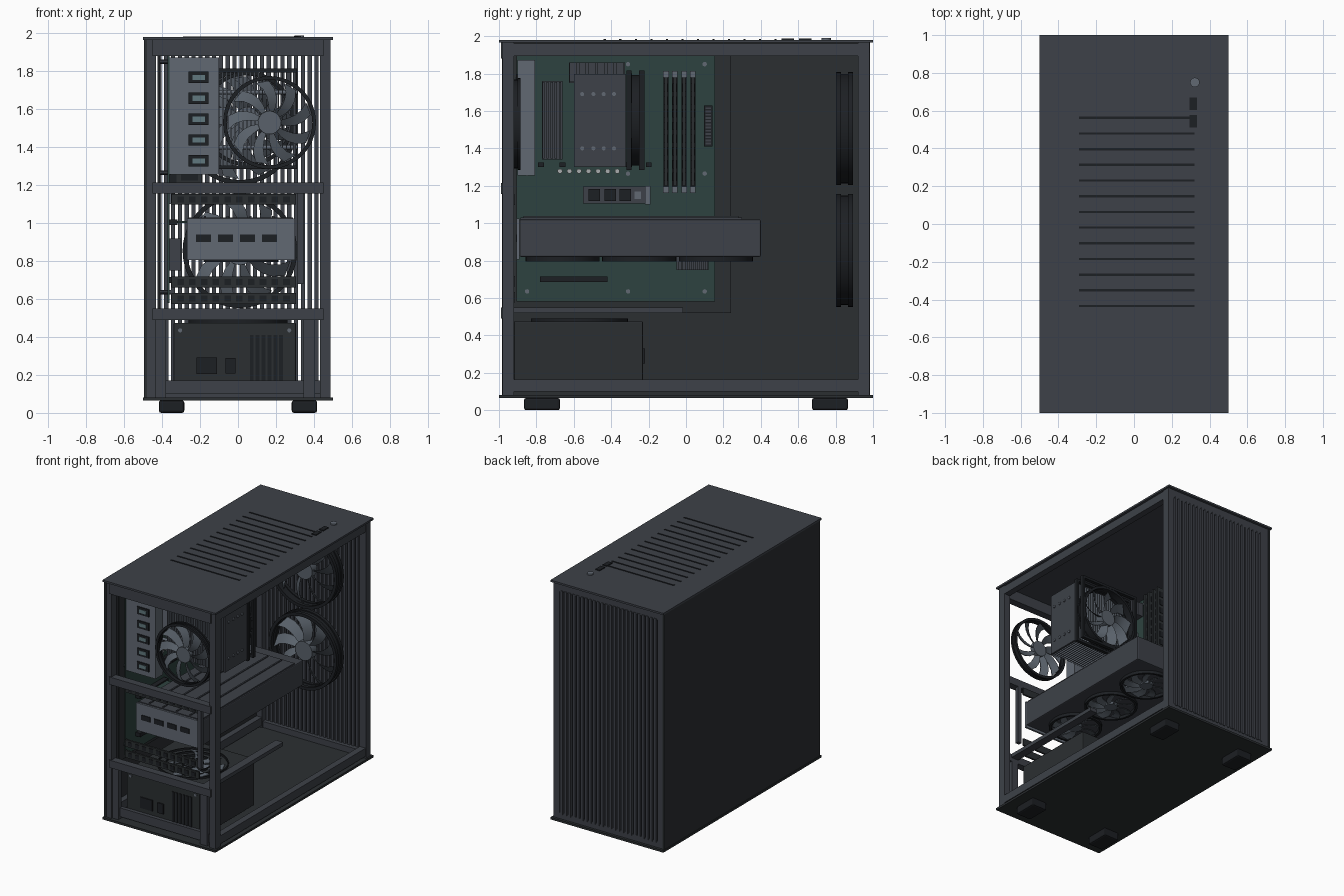
import bpy, bmesh, math
from mathutils import Matrix, Vector

if "Cube" in bpy.data.objects:
    bpy.data.objects.remove(bpy.data.objects["Cube"])


def mat(name, r, g, b):
    m = bpy.data.materials.new(name)
    m.diffuse_color = (r, g, b, 1)
    m.use_nodes = True
    m.node_tree.nodes["Principled BSDF"].inputs["Base Color"].default_value = m.diffuse_color
    return m


STEEL = mat("steel", .047, .053, .065)
DARK = mat("dark", .024, .028, .031)
BLACK = mat("black", .012, .014, .017)
LIGHT = mat("light_metal", .12, .14, .17)
BLADE = mat("blade", .10, .12, .145)
BOARD = mat("board", .027, .055, .05)
SILVER = mat("silver", .40, .42, .43)
TEAL = mat("port_inside", .12, .19, .21)


def finish(name, bm, material, bevel=0, smooth=False):
    bmesh.ops.recalc_face_normals(bm, faces=bm.faces)
    me = bpy.data.meshes.new(name)
    bm.to_mesh(me)
    bm.free()
    ob = bpy.data.objects.new(name, me)
    bpy.context.collection.objects.link(ob)
    me.materials.append(material)
    if bevel:
        mod = ob.modifiers.new("bevel", 'BEVEL')
        mod.width, mod.segments = bevel, 2
    if smooth:
        bpy.context.view_layer.objects.active = ob
        ob.select_set(True)
        bpy.ops.object.shade_smooth_by_angle(angle=math.radians(35))
        ob.select_set(False)
    return ob


def boxes(name, items, material, bevel=0):
    """items: (x0, x1, y0, y1, z0, z1)"""
    bm = bmesh.new()
    for x0, x1, y0, y1, z0, z1 in items:
        m = Matrix.Translation(((x0 + x1) / 2, (y0 + y1) / 2, (z0 + z1) / 2)) @ Matrix.Diagonal((x1 - x0, y1 - y0, z1 - z0, 1))
        bmesh.ops.create_cube(bm, size=1, matrix=m)
    return finish(name, bm, material, bevel)


ROT = {'x': Matrix.Rotation(math.pi / 2, 4, 'Y'), 'y': Matrix.Rotation(math.pi / 2, 4, 'X'), 'z': Matrix()}


def discs(name, centres, r, depth, axis, material, seg=20):
    bm = bmesh.new()
    for c in centres:
        bmesh.ops.create_cone(bm, cap_ends=True, segments=seg, radius1=r, radius2=r, depth=depth,
                              matrix=Matrix.Translation(c) @ ROT[axis])
    return finish(name, bm, material, smooth=True)


def rings(name, items, centre, axis, material, seg=48):
    """items: (inner radius, outer radius, low, high) along the axis"""
    bm = bmesh.new()
    for ri, ro, lo, hi in items:
        loops = [[bm.verts.new((r * math.cos(a), r * math.sin(a), h))
                  for r, h in ((ri, lo), (ro, lo), (ro, hi), (ri, hi))]
                 for a in (2 * math.pi * i / seg for i in range(seg))]
        for i, p in enumerate(loops):
            q = loops[(i + 1) % seg]
            for j in range(4):
                k = (j + 1) % 4
                bm.faces.new((p[j], q[j], q[k], p[k]))
    bm.transform(Matrix.Translation(centre) @ ROT[axis])
    return finish(name, bm, material, smooth=True)


def rotor(name, centre, axis, hub, tip, depth, n=9):
    """Hub with swept, twisted blades"""
    bm = bmesh.new()
    bmesh.ops.create_cone(bm, cap_ends=True, segments=24, radius1=hub, radius2=hub, depth=depth)
    steps = 5
    for b in range(n):
        rows = []
        for s in range(steps):
            t = s / (steps - 1)
            r = hub * .9 + (tip - hub * .9) * t
            mid = 2 * math.pi * b / n + .35 * t * t
            half = (.021 + .2 * tip * t ** .7) / r / 2 * 1.1
            h = depth * .4
            rows.append([bm.verts.new((r * math.cos(mid + d * half), r * math.sin(mid + d * half), d * h + e))
                         for d, e in ((-1, -.003), (1, -.003), (1, .003), (-1, .003))])
        for p, q in zip(rows, rows[1:]):
            for j in range(4):
                k = (j + 1) % 4
                bm.faces.new((p[j], q[j], q[k], p[k]))
        bm.faces.new(rows[0])
        bm.faces.new(rows[-1])
    bm.transform(Matrix.Translation(centre) @ ROT[axis])
    return finish(name, bm, BLADE, smooth=True)


def fan(name, c, axis, r, depth):
    h = depth / 2
    f = depth * .3
    rings(name + "_ring", [(r * .94, r * .97, -h, h), (r * .92, r, -h, -h + f), (r * .92, r, h - f, h)], c, axis, BLACK)
    rotor(name + "_rotor", c, axis, r * .25, r * .9, depth * .7)


# Case shell
boxes("top_plate", [(-.5, .5, -1, 1, 1.965, 1.98)], STEEL)
boxes("bottom_plate", [(-.5, .5, -1, 1, .065, .082)], DARK)
boxes("feet", [(s * .35 - .067, s * .35 + .067, t * .77 - .096, t * .77 + .096, 0, .066)
               for s in (-1, 1) for t in (-1, 1)], BLACK, .012)
boxes("side_panel", [(-.495, -.48, -.985, .985, .08, 1.966)], DARK)
boxes("corner_posts", [(s * .46 - .028, s * .46 + .028, t * .95 - .03, t * .95 + .03, .08, 1.966)
                       for s in (-1, 1) for t in (-1, 1)], STEEL)
boxes("side_rails", [(s * .46 - .026, s * .46 + .026, -.93, .93, z, z + .065)
                     for s in (-1, 1) for z in (.1, 1.895)], STEEL)
boxes("rear_crossbars", [(-.45, .45, -.99, -.93, z0, z1) for z0, z1 in
                         ((1.88, 1.965), (1.155, 1.215), (.49, .55))]
      + [(-.45, .45, -.95, -.92, .1, .17)], STEEL)
boxes("rear_short_posts", [(-.435, -.38, -.97, -.93, .082, .49), (.345, .405, -.97, -.93, .082, .49),
                           (.312, .345, -.96, -.93, .68, 1.155)], STEEL)
boxes("support_rail", [(.345, .41, -.93, -.015, .52, .55)], STEEL)
boxes("grille_frame", [(-.44, .44, .93, .98, .082, .13), (-.44, .44, .93, .98, 1.9, 1.966)], STEEL)
boxes("grille_slats", [(-.414 + i * .036 - .011, -.414 + i * .036 + .011, .96, .985, .12, 1.91) for i in range(24)], STEEL)

# Top details
boxes("top_vents", [(-.29, .32, .562 - i * .083 - .006, .562 - i * .083 + .006, 1.978, 1.984) for i in range(13)], BLACK)
boxes("top_ports", [(.295, .333, y, y + .067, 1.978, 1.987) for y in (.51, .603)], BLACK)
discs("power_button", [(.322, .75, 1.983)], .025, .014, 'z', LIGHT)

# Motherboard and tray
boxes("tray", [(-.42, -.41, -.92, .24, .52, 1.9)], DARK)
boxes("motherboard", [(-.372, -.36, -.905, .155, .58, 1.893)], BOARD)
holes = [(y, z) for y in (-.85, -.31, .1) for z in (.635, 1.265, 1.85)]
discs("standoffs", [(-.39, y, z) for y, z in holes], .012, .042, 'x', STEEL, 10)
discs("board_screws", [(-.357, y, z) for y, z in holes], .012, .01, 'x', LIGHT, 12)
boxes("rear_io_block", [(-.362, -.1, -.9, -.807, 1.256, 1.873)], LIGHT)
ports = [1.768 - i * .11 for i in range(5)]
boxes("rear_port_frames", [(-.26, -.155, -.908, -.895, z - .03, z + .03) for z in ports], BLACK)
boxes("rear_port_insides", [(-.24, -.175, -.911, -.9, z - .014, z + .014) for z in ports], TEAL)
boxes("power_heatsink_side", [(-.36, -.31, -.77, -.66, 1.34, 1.76)]
      + [(-.31, -.24, -.768 + i * .022, -.756 + i * .022, 1.345, 1.755) for i in range(5)], STEEL)
boxes("power_heatsink_top", [(-.36, -.31, -.625, -.326, 1.75, 1.86)]
      + [(-.31, -.24, -.622 + i * .05, -.584 + i * .05, 1.755, 1.858) for i in range(6)], STEEL)
discs("capacitors", [(-.33, -.674 + i * .051, 1.278) for i in range(7)], .013, .06, 'x', SILVER, 16)
boxes("chokes", [(-.36, -.31, -.79 + i * .115, -.76 + i * .115, 1.3, 1.325) for i in range(6)], BLACK)
sticks = (-.107, -.06, -.01, .037)
boxes("memory_sockets", [(-.36, -.325, y - .014, y + .014, 1.165, 1.81) for y in sticks], BLACK)
boxes("memory_sticks", [(-.33, -.19, y - .008, y + .008, 1.2, 1.78) for y in sticks], DARK)
boxes("memory_chips", [(-.3, -.21, y - .012, y + .012, 1.225 + i * .068, 1.27 + i * .068)
                       for y in sticks for i in range(8)], BLACK)
boxes("memory_latches", [(-.36, -.29, y - .015, y + .015, z, z + .034) for y in sticks for z in (1.162, 1.78)], LIGHT)
boxes("board_power_socket", [(-.36, -.3, .096, .142, 1.41, 1.63)], BLACK)
boxes("board_power_pins", [(-.3, -.297, .104, .134, 1.42 + i * .0172, 1.43 + i * .0172) for i in range(12)], STEEL)
boxes("drive_card", [(-.352, -.345, -.55, -.19, 1.105, 1.195)], STEEL)
boxes("drive_chips", [(-.346, -.335, y, y + .06, 1.118, 1.182) for y in (-.52, -.435, -.355)], BLACK)
boxes("drive_socket", [(-.36, -.335, -.22, -.19, 1.1, 1.2), (-.346, -.338, -.275, -.24, 1.13, 1.17)], LIGHT)
boxes("expansion_slots", [(-.36, -.32, -.78, -.42, z - .015, z + .015) for z in (.7, 1.005)], BLACK)
boxes("chipset_heatsink", [(-.36, -.335, -.05, .12, .75, .92)]
      + [(-.335, -.3, -.05 + i * .022, -.037 + i * .022, .75, .92) for i in range(8)], STEEL)

# CPU cooler
boxes("cooler_base", [(-.36, -.25, -.54, -.38, 1.47, 1.63)], LIGHT)
boxes("cooler_fins", [(-.21 + i * .021, -.203 + i * .021, -.6, -.32, 1.3, 1.797) for i in range(24)], LIGHT)
boxes("cooler_cap", [(.29, .305, -.6, -.32, 1.3, 1.797)], STEEL)
pipes = [(y, z) for y in (-.555, -.495, -.44, -.385) for z in (1.4, 1.69)]
discs("heat_pipes", [(.01, y, z) for y, z in pipes], .011, .605, 'x', LIGHT, 12)
fan("cooler_fan", (.05, -.27, 1.55), 'y', .25, .09)
boxes("cooler_fan_frame", [b for y in (-.318, -.25) for b in (
    (-.215, .31, y, y + .027, 1.285, 1.305), (-.215, .31, y, y + .027, 1.795, 1.815),
    (-.215, -.195, y, y + .027, 1.3, 1.8), (.29, .31, y, y + .027, 1.3, 1.8))], BLACK)

# Case fans
fan("rear_fan", (.166, -.91, 1.53), 'y', .245, .05)
for nm, z in (("upper", 1.505), ("lower", .855)):
    fan(nm + "_intake_fan", (.01, .847, z), 'y', .302, .092)

# Graphics card
boxes("graphics_shroud", [(-.27, .3, -.89, .4, .82, 1.02)], STEEL, .008)
boxes("graphics_backplate", [(-.26, .29, -.885, .3, 1.02, 1.03)]
      + [(x, x + .012, -.87, .28, 1.03, 1.037) for x in (-.18, -.06, .06, .18)], STEEL)
boxes("graphics_edge_contacts", [(-.345, -.26, -.76, -.44, 1.0, 1.01)], BOARD)
boxes("graphics_bracket", [(-.27, .3, -.905, -.89, .805, 1.025)], LIGHT)
boxes("graphics_ports", [(-.222 + i * .116, -.143 + i * .116, -.91, -.9, .9, .94) for i in range(4)], BLACK)
for i, y in enumerate((-.66, -.25, .16)):
    c = (.015, y, .808)
    rings("graphics_fan_ring_%d" % i, [(.18, .198, -.012, .014)], c, 'z', BLACK, 40)
    rotor("graphics_fan_rotor_%d" % i, c, 'z', .05, .175, .024)

# Expansion slot covers with vent holes
covers = (1.125, .69, .603)
boxes("slot_covers", [(-.35, .305, -.93, -.915, z - .028, z + .028) for z in covers], DARK)
boxes("slot_vents", [(-.32 + i * .062, -.285 + i * .062, -.934, -.925, z - .016, z + .016)
                     for z in covers for i in range(10)], BLACK)

# Power supply
boxes("power_supply", [(-.34, .305, -.92, -.23, .1, .475)], DARK, .006)
boxes("supply_vents", [(.062 + i * .031, .083 + i * .031, -.926, -.915, .17, .41) for i in range(6)], BLACK)
boxes("supply_socket", [(-.218, -.11, -.928, -.915, .205, .292), (-.065, -.012, -.93, -.915, .208, .288)], BLACK)
discs("supply_screws", [(x, -.922, z) for x in (-.305, .27) for z in (.14, .435)], .011, .01, 'y', LIGHT, 12)
boxes("supply_cable_outlet", [(-.2, .2, -.235, -.22, .25, .33)], BLACK)
rings("supply_fan_guard", [(r - .008, r, .474, .49) for r in (.08, .14, .2, .26)], (0, -.57, 0), 'z', BLACK, 40)
rotor("supply_fan_rotor", (0, -.57, .482), 'z', .06, .235, .014, 7)
